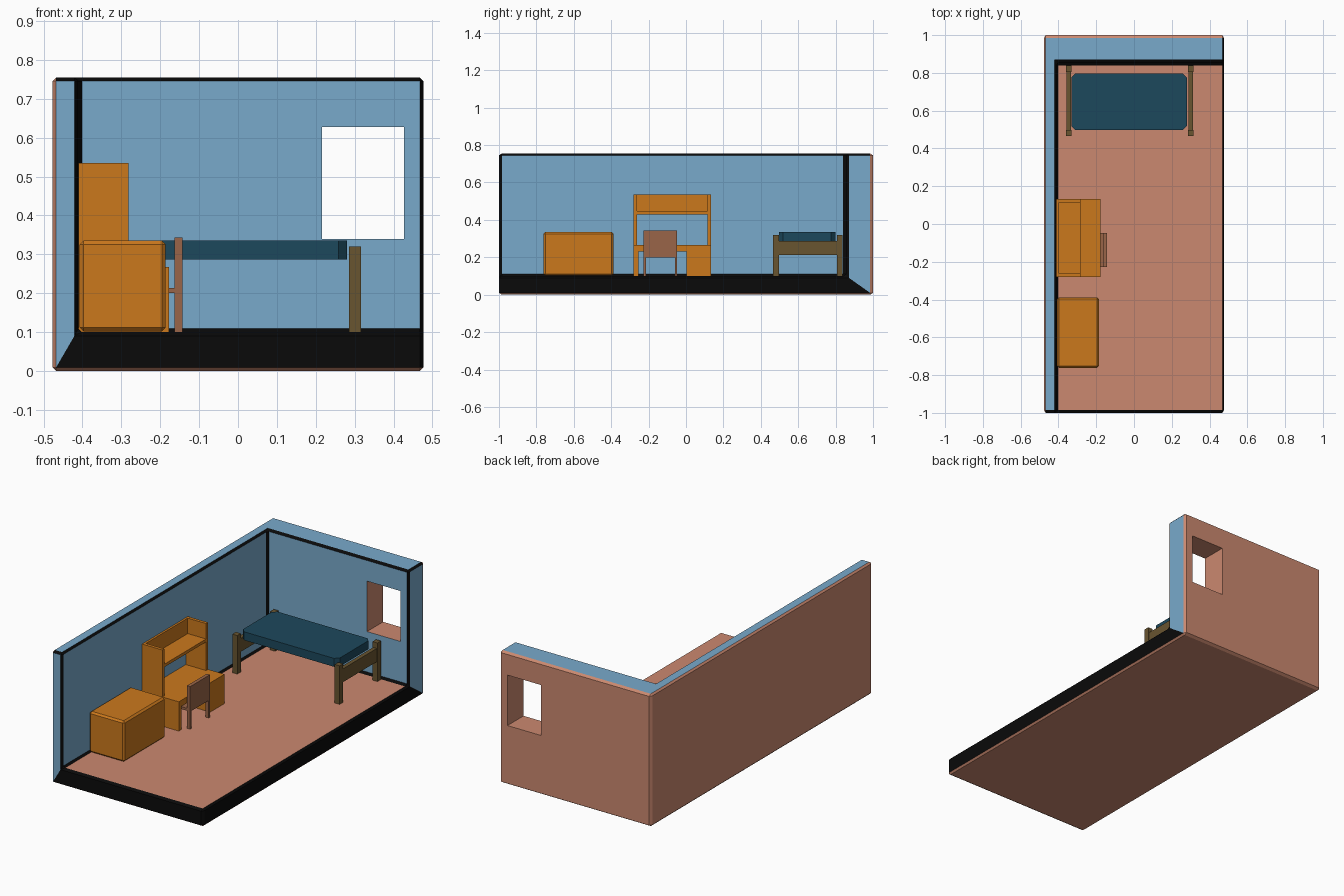
import bpy, bmesh
from itertools import permutations

if "Cube" in bpy.data.objects:
    bpy.data.objects.remove(bpy.data.objects["Cube"])


def mat(name, r, g, b):
    m = bpy.data.materials.new(name)
    m.diffuse_color = (r, g, b, 1)
    m.use_nodes = True
    m.node_tree.nodes["Principled BSDF"].inputs["Base Color"].default_value = m.diffuse_color
    return m


CLAY = mat("clay", 0.60, 0.25, 0.16)
BLUE = mat("wall_blue", 0.19, 0.40, 0.60)
BLACK = mat("trim_black", 0.003, 0.003, 0.003)
ORANGE = mat("orange_wood", 0.60, 0.19, 0.012)
NAVY = mat("navy_cloth", 0.012, 0.065, 0.107)
BROWN = mat("bed_wood", 0.14, 0.09, 0.03)
TAN = mat("chair_wood", 0.32, 0.13, 0.065)


def finish(bm, name, mats):
    me = bpy.data.meshes.new(name)
    bm.to_mesh(me)
    bm.free()
    for m in mats:
        me.materials.append(m)
    ob = bpy.data.objects.new(name, me)
    bpy.context.collection.objects.link(ob)
    return ob


def box(name, x, y, z, material, bevel=0.0, upright_only=False):
    """Box from (min, max) ranges, optionally chamfered."""
    bm = bmesh.new()
    bmesh.ops.create_cube(bm, size=1)
    for v in bm.verts:
        v.co = [r[0] + (c + 0.5) * (r[1] - r[0]) for c, r in zip(v.co, (x, y, z))]
    if bevel:
        edges = [e for e in bm.edges if not upright_only
                 or abs(e.verts[0].co.z - e.verts[1].co.z) > 1e-4]
        bmesh.ops.bevel(bm, geom=edges, offset=bevel, segments=1, affect='EDGES')
    return finish(bm, name, [material])


# Room shell: three mitred slabs meeting in one corner, chamfered all round
STRETCH = 1.6
OUT = (-0.477, 1 / STRETCH, 0.0)
INN = (-0.411, 0.855 / STRETCH, 0.10)
END = (0.477, -1 / STRETCH, 0.755)
bm = bmesh.new()
verts = {}


def vert(co):
    if co not in verts:
        verts[co] = bm.verts.new(co)
    return verts[co]


def quad(points, index):
    bm.faces.new([vert(p) for p in points]).material_index = index


def point(**axes):
    return tuple(axes[a] for a in "abc")


for k in range(3):
    i, j = [a for a in range(3) if a != k]
    for base, index in ((OUT, 0), (INN, 0 if k == 2 else 1)):
        pts = []
        for far_i, far_j in ((0, 0), (1, 0), (1, 1), (0, 1)):
            p = list(base)
            p[i] = END[i] if far_i else base[i]
            p[j] = END[j] if far_j else base[j]
            pts.append(tuple(p))
        quad(pts, index)
# Slab ends: black on the floor slab, blue on the walls
for i, j, k in permutations(range(3)):
    pts = []
    for base, far in ((OUT, 0), (OUT, 1), (INN, 1), (INN, 0)):
        p = list(base)
        p[k] = END[k]
        if far:
            p[j] = END[j]
        pts.append(tuple(p))
    quad(pts, 2 if i == 2 else 1)
bmesh.ops.recalc_face_normals(bm, faces=bm.faces[:])
sharp = [e for e in bm.edges if e.calc_face_angle(0) > 0.1]
res = bmesh.ops.bevel(bm, geom=sharp, offset=0.0095, segments=1, affect='EDGES')
for f in res['faces']:
    outer = any(abs(v.co[a] - OUT[a]) < 1e-4 for v in f.verts for a in range(3))
    f.material_index = 0 if outer else 2
for v in bm.verts:
    v.co.y *= STRETCH
bmesh.ops.recalc_face_normals(bm, faces=bm.faces[:])
room = finish(bm, "room_shell", [CLAY, BLUE, BLACK])

# Window opening
cutter = box("window_cutter", (0.216, 0.427), (0.7, 1.2), (0.34, 0.628), CLAY)
cutter.hide_render = True
mod = room.modifiers.new("window", 'BOOLEAN')
mod.operation = 'DIFFERENCE'
mod.solver = 'EXACT'
mod.object = cutter
bpy.context.view_layer.objects.active = room
bpy.ops.object.modifier_apply(modifier="window")
bpy.data.objects.remove(cutter)

# Chest beside the desk
box("chest", (-0.407, -0.186), (-0.762, -0.388), (0.102, 0.335), ORANGE, 0.01)

# Desk with drawer block and open hutch
box("desk_top", (-0.41, -0.178), (-0.28, 0.133), (0.232, 0.267), ORANGE)
box("desk_side", (-0.41, -0.178), (-0.28, -0.255), (0.10, 0.232), ORANGE)
box("desk_drawers", (-0.41, -0.178), (0.003, 0.133), (0.10, 0.232), ORANGE)
for side, y0 in (("left", -0.28), ("right", 0.115)):
    box("hutch_side_" + side, (-0.41, -0.282), (y0, y0 + 0.018), (0.267, 0.535), ORANGE)
box("hutch_shelf", (-0.41, -0.282), (-0.262, 0.115), (0.43, 0.447), ORANGE)
box("hutch_back", (-0.41, -0.398), (-0.262, 0.115), (0.447, 0.535), ORANGE)

# Chair tucked under the desk
box("chair_seat", (-0.28, -0.143), (-0.227, -0.048), (0.20, 0.214), TAN)
box("chair_back", (-0.163, -0.143), (-0.227, -0.048), (0.214, 0.343), TAN)
for end, x0 in (("front", -0.28), ("rear", -0.163)):
    for side, y0 in (("left", -0.227), ("right", -0.06)):
        box(f"chair_leg_{end}_{side}", (x0, x0 + 0.02), (y0, y0 + 0.012), (0.10, 0.20), TAN)

# Bed
box("mattress", (-0.332, 0.28), (0.497, 0.798), (0.287, 0.335), NAVY, 0.022, True)
for side, x0 in (("left", -0.361), ("right", 0.285)):
    box("bed_board_" + side, (x0 + 0.004, x0 + 0.027), (0.495, 0.808), (0.212, 0.288), BROWN)
    for end, y0 in (("front", 0.465), ("back", 0.806)):
        box(f"bed_post_{side}_{end}", (x0, x0 + 0.031), (y0, y0 + 0.032), (0.10, 0.32), BROWN)
